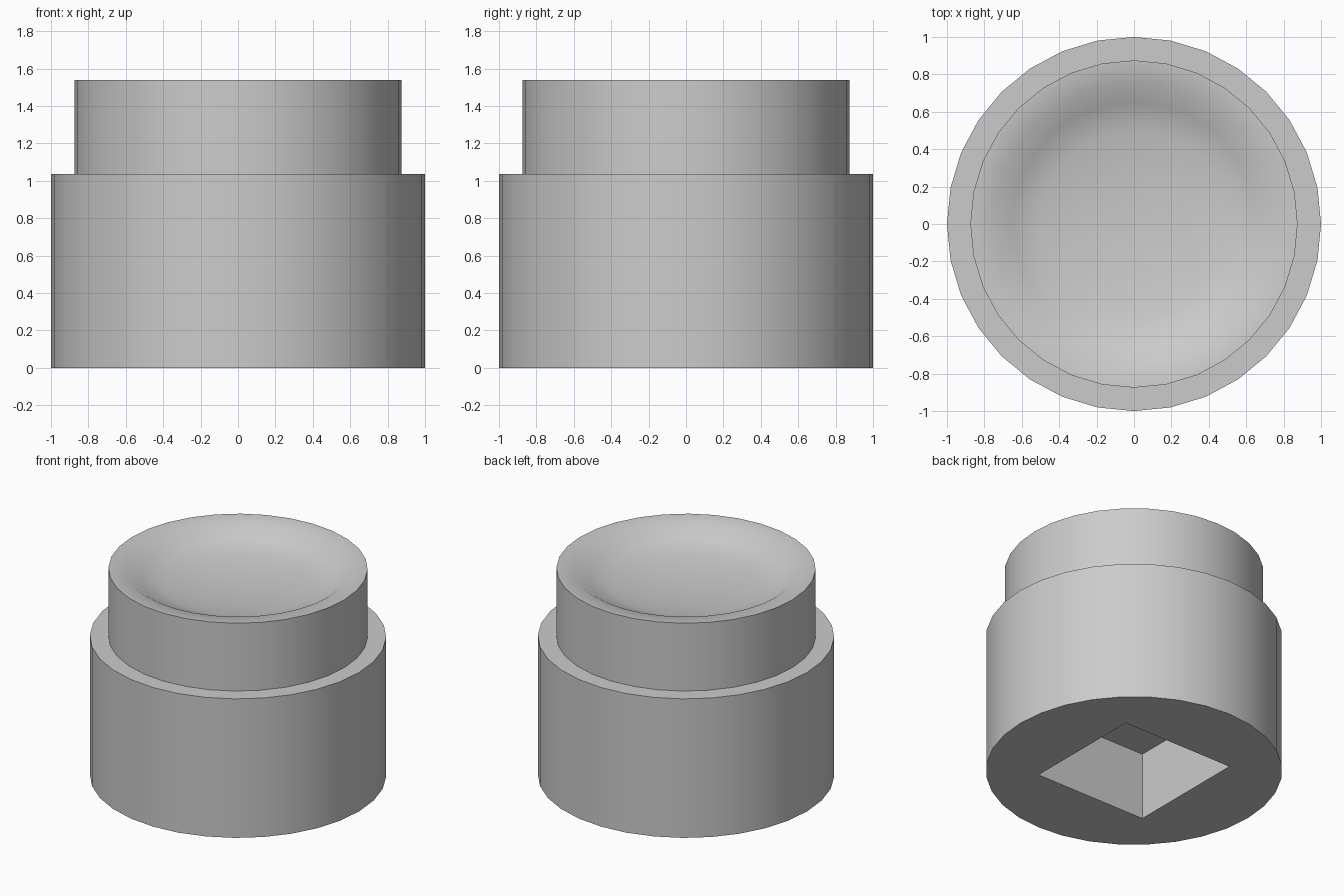
import bpy, bmesh, math

SIDES = 32

cube = bpy.data.objects.get("Cube")
if cube:
    bpy.data.objects.remove(cube, do_unlink=True)

grey = bpy.data.materials.new("plain_grey")
grey.use_nodes = True
grey.diffuse_color = (0.6, 0.6, 0.6, 1)
grey.node_tree.nodes["Principled BSDF"].inputs["Base Color"].default_value = grey.diffuse_color


def finish(bm, name):
    """Turn a bmesh into a linked, coloured object."""
    bmesh.ops.recalc_face_normals(bm, faces=bm.faces)
    mesh = bpy.data.meshes.new(name)
    bm.to_mesh(mesh)
    bm.free()
    mesh.materials.append(grey)
    obj = bpy.data.objects.new(name, mesh)
    bpy.context.collection.objects.link(obj)
    return obj


def select(obj):
    bpy.ops.object.select_all(action='DESELECT')
    obj.select_set(True)
    bpy.context.view_layer.objects.active = obj


def smooth(obj):
    select(obj)
    bpy.ops.object.shade_smooth_by_angle(angle=math.radians(45))


def lathe(name, profile):
    """Spin (radius, height) points around z; a zero radius closes the end."""
    bm = bmesh.new()
    rings = []
    for r, z in profile:
        count = SIDES if r else 1
        rings.append([bm.verts.new((r * math.cos(2 * math.pi * i / SIDES),
                                    r * math.sin(2 * math.pi * i / SIDES), z))
                      for i in range(count)])
    for a, b in zip(rings, rings[1:]):
        for i in range(SIDES):
            j = (i + 1) % SIDES
            corners = [a[i % len(a)], a[j % len(a)], b[j % len(b)], b[i % len(b)]]
            bm.faces.new(list(dict.fromkeys(corners)))
    return finish(bm, name)


# Wide lower body
body = lathe("body", [(0, 0), (1, 0), (1, 1.035), (0, 1.035)])

# Square socket cut up into the underside
bm = bmesh.new()
bmesh.ops.create_cube(bm, size=1)
bmesh.ops.scale(bm, vec=(0.914, 0.914, 1), verts=bm.verts)
cutter = finish(bm, "socket_cutter")
cutter.hide_render = True
cut = body.modifiers.new("socket", 'BOOLEAN')
cut.operation = 'DIFFERENCE'
cut.solver = 'EXACT'
cut.object = cutter
select(body)
bpy.ops.object.modifier_apply(modifier=cut.name)
bpy.data.objects.remove(cutter, do_unlink=True)
smooth(body)

# Narrower cap with a soft lip and a shallow dished top
cap = lathe("dished_cap", [
    (0.875, 1.035), (0.875, 1.54), (0.75, 1.53), (0.65, 1.462),
    (0.5, 1.427), (0.3, 1.4), (0, 1.388)])
smooth(cap)
